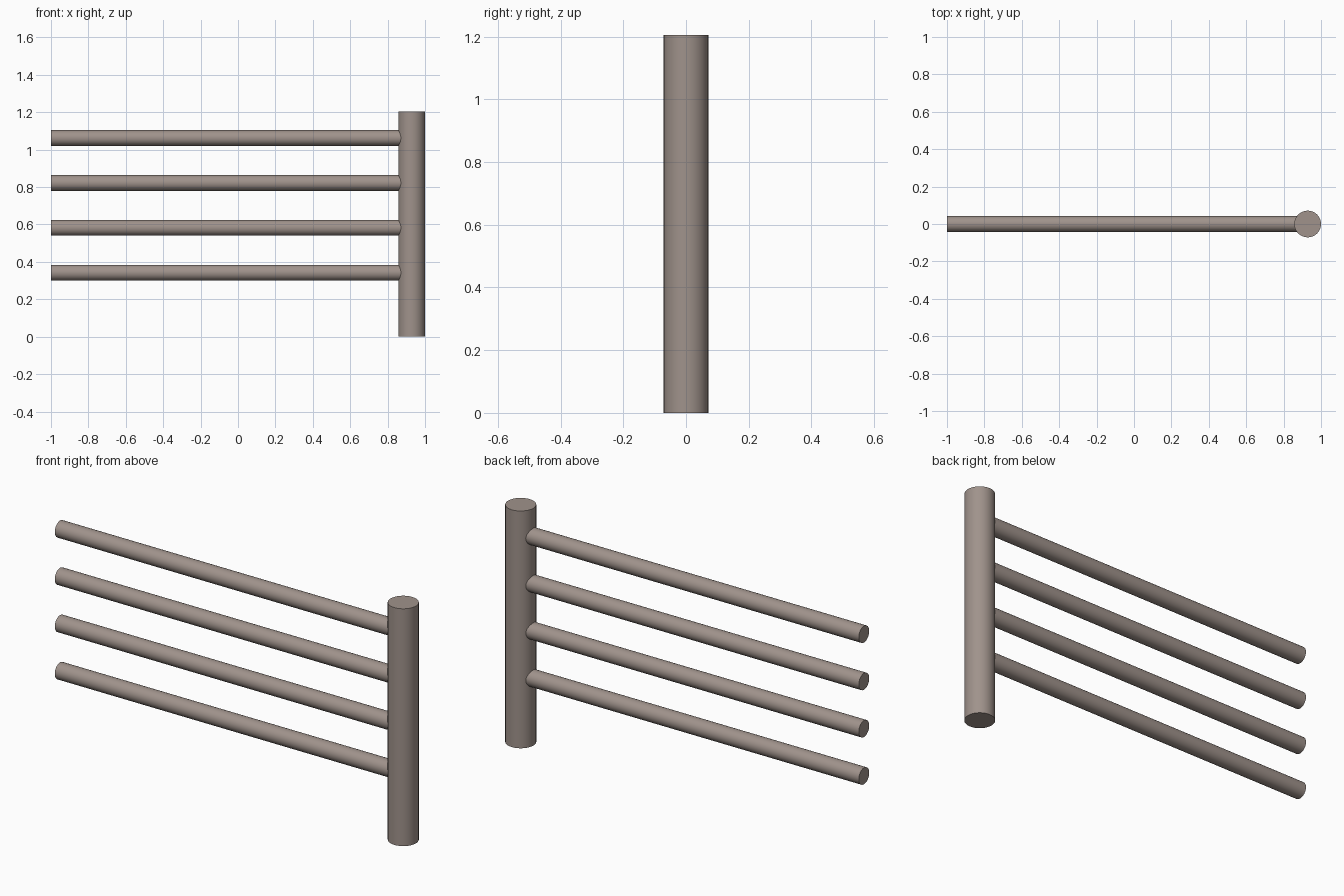
import bpy, math

if "Cube" in bpy.data.objects:
    bpy.data.objects.remove(bpy.data.objects["Cube"])

wood = bpy.data.materials.new("weathered_wood")
wood.diffuse_color = (0.35, 0.29, 0.26, 1)
wood.use_nodes = True
wood.node_tree.nodes["Principled BSDF"].inputs["Base Color"].default_value = wood.diffuse_color


def pole(name, radius, length, center, rotation=(0, 0, 0)):
    """Smooth capped round pole."""
    bpy.ops.mesh.primitive_cylinder_add(vertices=32, radius=radius, depth=length,
                                        location=center, rotation=rotation)
    obj = bpy.context.object
    obj.name = name
    obj.data.materials.append(wood)
    bpy.ops.object.shade_smooth_by_angle(angle=math.radians(35))
    return obj


# Upright post at the right end
POST_X, POST_R, POST_H = 0.9285, 0.0715, 1.205
pole("post", POST_R, POST_H, (POST_X, 0, POST_H / 2))

# Four evenly spaced rails running from the left end into the post
LEFT = -1.0
for i in range(4):
    pole(f"rail_{i + 1}", 0.042, POST_X - LEFT,
         ((POST_X + LEFT) / 2, 0, 0.342 + 0.24 * i), (0, math.pi / 2, 0))
